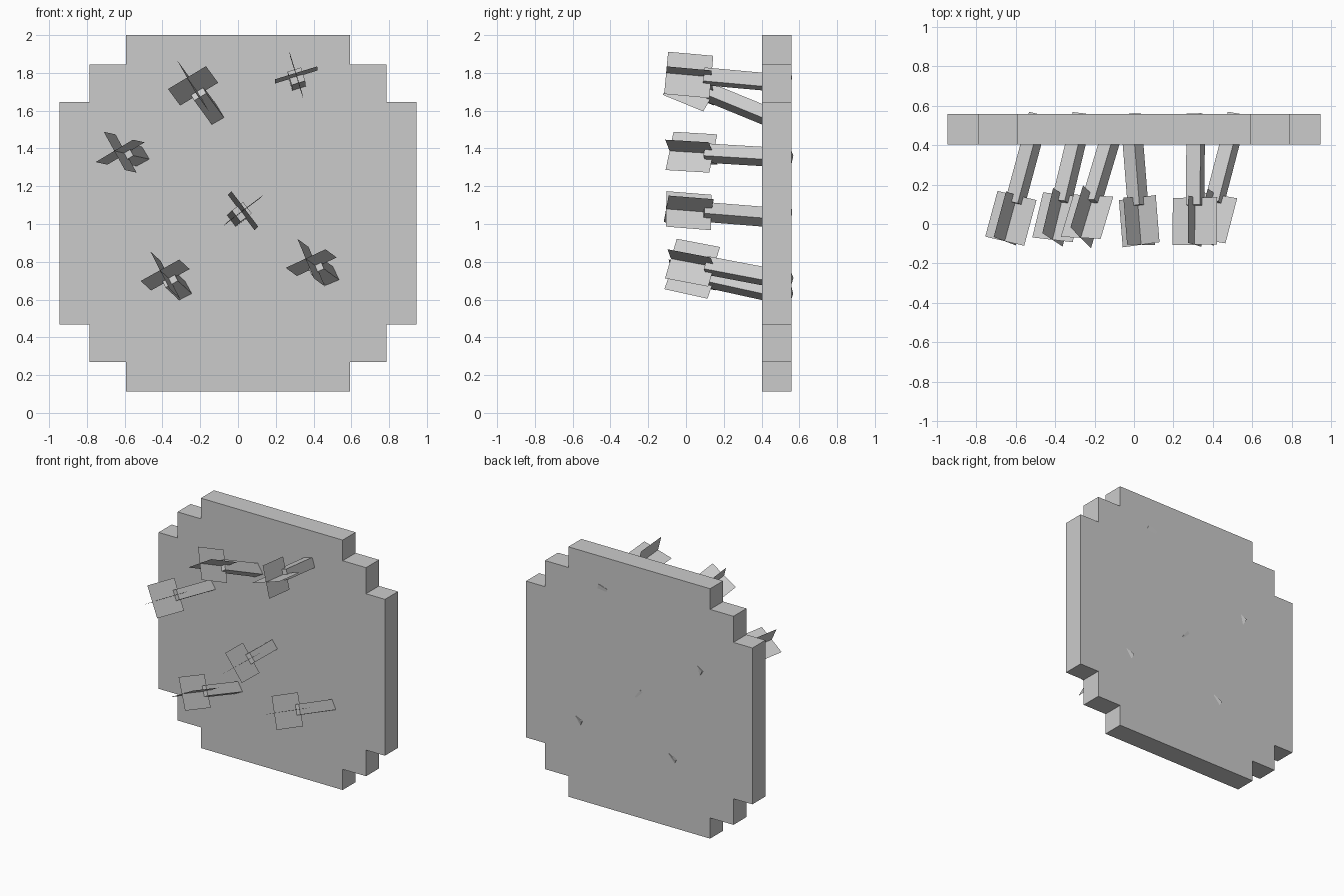
import bpy, bmesh
from math import radians, sin, cos
from mathutils import Vector

if "Cube" in bpy.data.objects:
    bpy.data.objects.remove(bpy.data.objects["Cube"])

grey = bpy.data.materials.new("plain_grey")
grey.use_nodes = True
grey.diffuse_color = (0.6, 0.6, 0.6, 1)
grey.node_tree.nodes["Principled BSDF"].inputs["Base Color"].default_value = grey.diffuse_color


def finish(bm, name):
    mesh = bpy.data.meshes.new(name)
    bm.to_mesh(mesh)
    bm.free()
    mesh.materials.append(grey)
    obj = bpy.data.objects.new(name, mesh)
    bpy.context.collection.objects.link(obj)
    return obj


# Target board: one stepped quarter outline, mirrored around the centre
CENTRE_Z, FRONT, DEPTH = 1.057, 0.403, 0.155
quarter = [(0.945, 0.59), (0.787, 0.59), (0.787, 0.787), (0.592, 0.787), (0.592, 0.943)]
half = quarter + [(-x, z) for x, z in reversed(quarter)]
outline = half + [(-x, -z) for x, z in half]
bm = bmesh.new()
face = bm.faces.new([bm.verts.new((x, FRONT, CENTRE_Z + z)) for x, z in outline])
extruded = bmesh.ops.extrude_face_region(bm, geom=[face], use_keep_orig=True)
back = [g for g in extruded["geom"] if isinstance(g, bmesh.types.BMVert)]
bmesh.ops.translate(bm, vec=(0, DEPTH, 0), verts=back)
bmesh.ops.recalc_face_normals(bm, faces=bm.faces)
finish(bm, "target_board")

# Arrow sizes
LENGTH, SHAFT_START, SHAFT = 0.665, 0.2, 0.075
VANE_LENGTH, VANE_WIDTH = 0.24, 0.235


def arrow(name, tail, slope_x, slope_z, roll):
    """Square shaft with two crossed flat vanes, running from the tail into the board."""
    tail = Vector(tail)
    d = Vector((slope_x, 1, slope_z)).normalized()
    a = radians(roll)
    u = Vector((cos(a), -(cos(a) * slope_x + sin(a) * slope_z), sin(a))).normalized()
    v = d.cross(u)

    # Shaft
    bm = bmesh.new()
    h = SHAFT / 2
    rings = [[bm.verts.new(tail + d * t + u * i * h + v * j * h)
              for i, j in ((-1, -1), (1, -1), (1, 1), (-1, 1))]
             for t in (SHAFT_START, LENGTH)]
    for ring in rings:
        bm.faces.new(ring)
    for k in range(4):
        n = (k + 1) % 4
        bm.faces.new((rings[0][k], rings[0][n], rings[1][n], rings[1][k]))
    bmesh.ops.recalc_face_normals(bm, faces=bm.faces)
    finish(bm, name + "_shaft")

    # Crossed vanes
    bm = bmesh.new()
    for w in (u, v):
        side = w * VANE_WIDTH / 2
        end = tail + d * VANE_LENGTH
        bm.faces.new([bm.verts.new(p) for p in (tail - side, tail + side, end + side, end - side)])
    finish(bm, name + "_vanes")


# Arrows: tail centre, sideways and vertical slope, roll
arrow("upper_right_arrow", (-0.27, -0.07, 1.775), 0.30, -0.41, 31)
arrow("upper_left_arrow", (0.307, -0.105, 1.80), 0.01, -0.09, 17)
arrow("middle_right_arrow", (-0.655, -0.087, 1.387), 0.27, -0.06, 31)
arrow("centre_arrow", (0.036, -0.105, 1.08), -0.08, -0.08, 37)
arrow("lower_right_arrow", (-0.413, -0.08, 0.755), 0.24, -0.22, 29)
arrow("lower_left_arrow", (0.358, -0.08, 0.817), 0.26, -0.19, 25)
